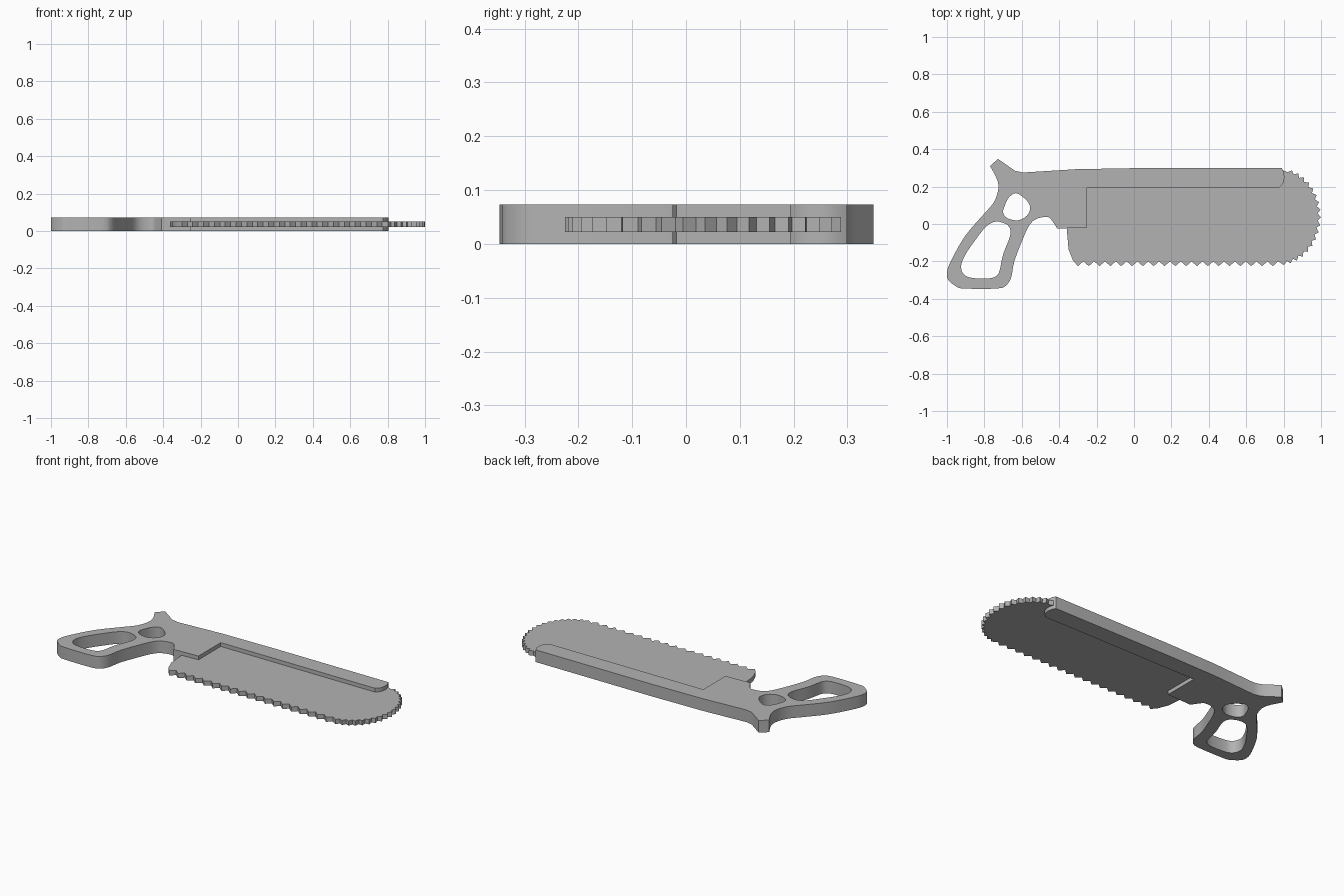
import bpy, math
from mathutils import Vector

if "Cube" in bpy.data.objects:
    bpy.data.objects.remove(bpy.data.objects["Cube"])

steel = bpy.data.materials.new("grey")
steel.diffuse_color = (0.45, 0.45, 0.45, 1)
steel.use_nodes = True
steel.node_tree.nodes["Principled BSDF"].inputs["Base Color"].default_value = steel.diffuse_color


def smooth_path(pts, closed, n=3):
    """Catmull-Rom interpolation through a few points."""
    p = [Vector(q) for q in pts]
    if closed:
        p = [p[-1]] + p + p[:2]
    else:
        p = [2 * p[0] - p[1]] + p + [2 * p[-1] - p[-2]]
    out = []
    for a, b, c, d in zip(p, p[1:], p[2:], p[3:]):
        for k in range(n):
            t = k / n
            out.append(0.5 * (2 * b + (c - a) * t + (2 * a - 5 * b + 4 * c - d) * t * t
                              + (3 * b - a - 3 * c + d) * t ** 3))
    return out if closed else out + [p[-2]]


def plate(name, loops, z0, z1, angle):
    """Flat slab from an outer loop and optional hole loops."""
    cu = bpy.data.curves.new(name, 'CURVE')
    cu.dimensions = '2D'
    cu.fill_mode = 'BOTH'
    cu.extrude = (z1 - z0) / 2
    for loop in loops:
        s = cu.splines.new('POLY')
        s.points.add(len(loop) - 1)
        for pt, (x, y) in zip(s.points, loop):
            pt.co = (x, y, 0, 1)
        s.use_cyclic_u = True
    ob = bpy.data.objects.new(name, cu)
    bpy.context.collection.objects.link(ob)
    ob.location.z = (z0 + z1) / 2
    cu.materials.append(steel)
    bpy.ops.object.select_all(action='DESELECT')
    ob.select_set(True)
    bpy.context.view_layer.objects.active = ob
    bpy.ops.object.convert(target='MESH')
    ob = bpy.context.object
    # weld caps to the walls
    bpy.ops.object.mode_set(mode='EDIT')
    bpy.ops.mesh.select_all(action='SELECT')
    bpy.ops.mesh.remove_doubles(threshold=0.0002)
    bpy.ops.mesh.normals_make_consistent(inside=False)
    bpy.ops.object.mode_set(mode='OBJECT')
    bpy.ops.object.shade_smooth_by_angle(angle=math.radians(angle))
    return ob


# Handle: curved grip, finger notch, straight spine and rear horn
grip = smooth_path([(-0.77, 0.31), (-0.735, 0.245), (-0.725, 0.19), (-0.75, 0.115),
                    (-0.81, 0.045), (-0.905, -0.067), (-0.98, -0.2), (-1.0, -0.26),
                    (-0.993, -0.30), (-0.95, -0.334), (-0.91, -0.345), (-0.73, -0.345),
                    (-0.68, -0.325), (-0.655, -0.28), (-0.64, -0.2), (-0.59, -0.07),
                    (-0.555, 0.0), (-0.515, 0.03), (-0.46, 0.037), (-0.435, 0.013),
                    (-0.41, -0.025)], False)
spine = [(-0.25, -0.018), (-0.25, 0.193), (0.775, 0.193), (0.797, 0.215), (0.805, 0.25),
         (0.80, 0.28), (0.79, 0.299), (0.03, 0.299), (-0.31, 0.293), (-0.595, 0.275)]
horn = [(-0.637, 0.285), (-0.68, 0.315), (-0.727, 0.348)]
thumb_hole = smooth_path([(-0.63, 0.165), (-0.578, 0.13), (-0.555, 0.09), (-0.572, 0.045),
                          (-0.62, 0.02), (-0.675, 0.03), (-0.70, 0.06), (-0.69, 0.10),
                          (-0.67, 0.14)], True)
finger_hole = smooth_path([(-0.738, 0.013), (-0.685, 0.0), (-0.663, -0.025), (-0.663, -0.067),
                           (-0.70, -0.163), (-0.717, -0.243), (-0.733, -0.275), (-0.77, -0.29),
                           (-0.85, -0.29), (-0.904, -0.275), (-0.925, -0.23), (-0.904, -0.168),
                           (-0.85, -0.088), (-0.79, -0.013)], True)
plate("handle", [grip + spine + horn, thumb_hole, finger_hole], 0.0, 0.073, 35)

# Blade: heel, straight row of teeth, rounded toothed nose
blade = [(-0.36, 0.1), (-0.36, -0.02), (-0.35, -0.135), (-0.326, -0.195)]
teeth, x0, x1 = 19, -0.30, 0.80
step = (x1 - x0) / teeth
for i in range(teeth):
    blade += [(x0 + i * step, -0.225), (x0 + (i + 0.5) * step, -0.2)]
nose = 18
for i in range(nose):
    a = math.radians(-82 + 162 * i / nose)
    b = math.radians(-82 + 162 * (i + 0.55) / nose)
    blade += [(0.77 + 0.23 * math.cos(a), 0.04 + 0.262 * math.sin(a)),
              (0.77 + 0.212 * math.cos(b), 0.04 + 0.244 * math.sin(b))]
blade += [(0.79, 0.29), (0.70, 0.28), (-0.30, 0.25)]
plate("blade", [blade], 0.022, 0.05, 20)
